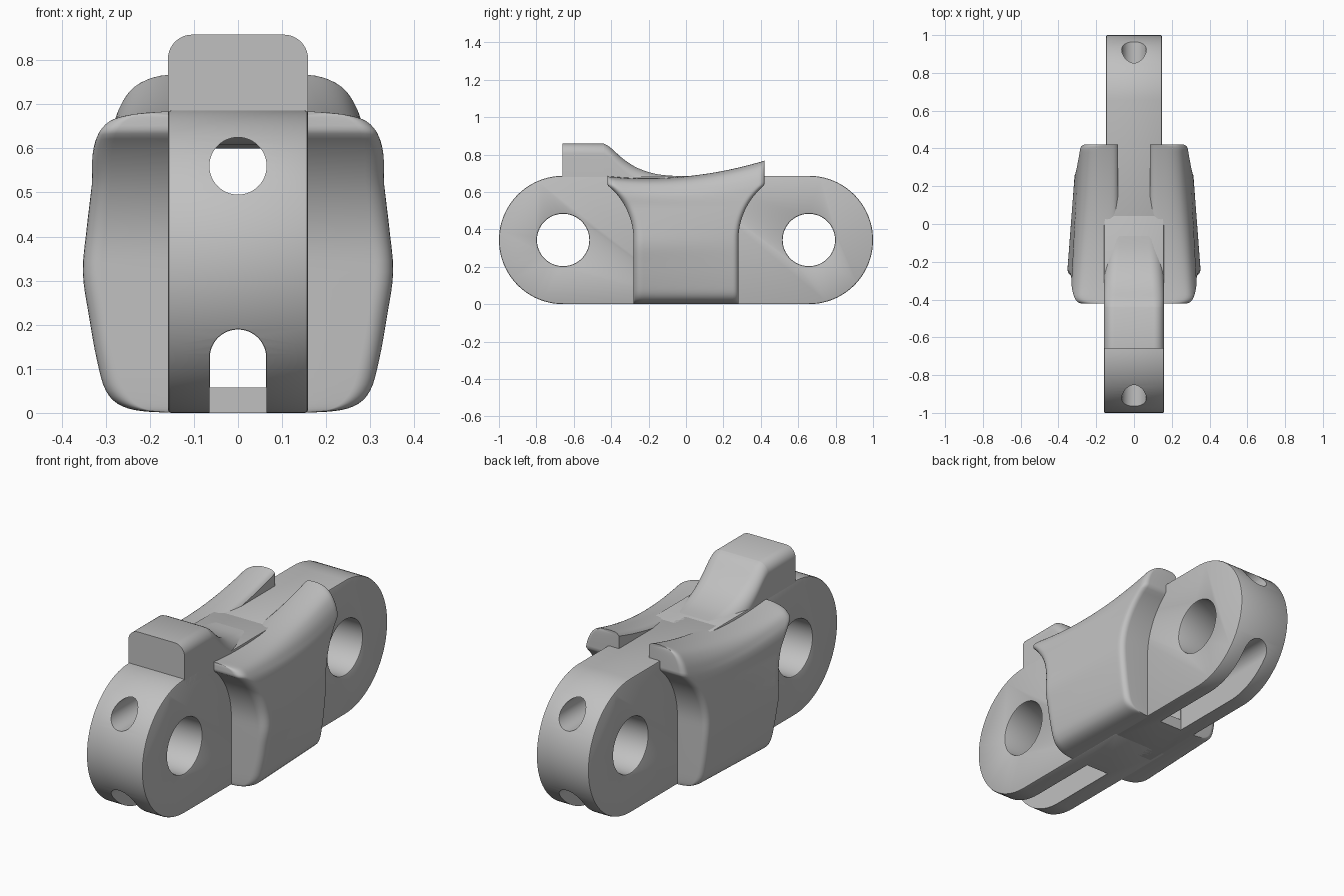
import bpy, bmesh, math
from mathutils import Vector

start_cube = bpy.data.objects.get("Cube")
if start_cube:
    bpy.data.objects.remove(start_cube, do_unlink=True)

steel = bpy.data.materials.new("grey_steel")
steel.use_nodes = True
grey = (0.53, 0.53, 0.53, 1)
steel.diffuse_color = grey
steel.node_tree.nodes["Principled BSDF"].inputs["Base Color"].default_value = grey

RADIUS, BORE_Y = 0.343, 0.657
CLEARANCE = 0.377      # radius of the relief around each bore
INNER = 0.085          # inner wall of the side pads


def make_object(name, bm):
    bmesh.ops.remove_doubles(bm, verts=bm.verts, dist=0.0002)
    bmesh.ops.recalc_face_normals(bm, faces=bm.faces)
    mesh = bpy.data.meshes.new(name)
    bm.to_mesh(mesh)
    bm.free()
    mesh.materials.append(steel)
    obj = bpy.data.objects.new(name, mesh)
    bpy.context.collection.objects.link(obj)
    return obj


def activate(obj):
    bpy.ops.object.select_all(action="DESELECT")
    obj.select_set(True)
    bpy.context.view_layer.objects.active = obj


def smooth(obj, degrees=35):
    activate(obj)
    bpy.ops.object.shade_smooth_by_angle(angle=math.radians(degrees))


def arc(cx, cz, radius, start, end, steps):
    angles = [math.radians(start + (end - start) * i / steps) for i in range(steps + 1)]
    return [(cx + radius * math.cos(a), cz + radius * math.sin(a)) for a in angles]


def prism(name, outline, axis, low, high):
    """Extrude an outline in the (other axis, z) plane along x or y."""
    bm = bmesh.new()
    rings = []
    for depth in (low, high):
        rings.append([bm.verts.new((depth, u, z) if axis == "x" else (u, depth, z))
                      for u, z in outline])
        bm.faces.new(rings[-1])
    count = len(outline)
    for i in range(count):
        k = (i + 1) % count
        bm.faces.new((rings[0][i], rings[0][k], rings[1][k], rings[1][i]))
    return make_object(name, bm)


def cut(obj, cutter):
    cutter.hide_render = True
    mod = obj.modifiers.new("cut", "BOOLEAN")
    mod.operation, mod.solver, mod.object = "DIFFERENCE", "EXACT", cutter
    activate(obj)
    bpy.ops.object.modifier_apply(modifier=mod.name)
    bpy.data.objects.remove(cutter, do_unlink=True)


def arch(half, floor):
    return [(-half, floor), (half, floor)] + arc(0, 0.125, half, 0, 180, 32)


# Link ends: rounded plates with a cross bore, lengthwise channels and a bottom slot
for name, side, half in (("front_link_end", -1, 0.159), ("back_link_end", 1, 0.148)):
    outline = [(side * y, z) for y, z in
               arc(BORE_Y, RADIUS, RADIUS, -90, 90, 48) + [(-0.05, 2 * RADIUS), (-0.05, 0)]]
    link = prism(name, outline, "x", -half, half)
    bore = arc(side * BORE_Y, RADIUS, 0.14, 0, 360, 64)[:-1]
    cut(link, prism("bore_cutter", bore, "x", -1, 1))
    bevel = link.modifiers.new("edge_round", "BEVEL")
    bevel.width, bevel.segments = 0.007, 2
    bevel.limit_method, bevel.angle_limit = "ANGLE", math.radians(50)
    activate(link)
    bpy.ops.object.modifier_apply(modifier=bevel.name)
    upper = arc(0, 0.56, 0.065, 0, 360, 48)[:-1]
    cut(link, prism("upper_channel_cutter", upper, "y", -1.2, 1.2))
    cut(link, prism("lower_channel_cutter", arch(0.064, 0.058), "y", -1.2, 1.2))
    ends = sorted((side * 0.28, side * 1.2))
    cut(link, prism("slot_cutter", arch(0.065, -0.1), "y", *ends))
    smooth(link)


def spline(points, steps):
    """Smooth path through the points."""
    padded = [points[0]] + points + [points[-1]]
    path = []
    for a, b, c, d in zip(padded, padded[1:], padded[2:], padded[3:]):
        for i in range(steps):
            t = i / steps
            path.append(b + 0.5 * t * (c - a + t * (2 * a - 5 * b + 4 * c - d
                                                    + t * (3 * (b - c) + d - a))))
    return path + [points[-1]]


# Raised tooth on the front top, sweeping down towards the middle
crest = spline([Vector(p) for p in (
    (-0.44, 0.858), (-0.405, 0.838), (-0.33, 0.772), (-0.25, 0.724),
    (-0.15, 0.694), (-0.03, 0.684), (0.03, 0.68))], 5)
bm = bmesh.new()
rings = []
for y, top in [(-0.66, 0.858)] + [tuple(p) for p in crest]:
    r = 0.055 + 0.025 * min(1, max(0, (y + 0.44) / 0.3))
    half = 0.159
    section = ([(half, top - 0.1)] + arc(half - r, top - r, r, 0, 90, 10)
               + arc(r - half, top - r, r, 90, 180, 10) + [(-half, top - 0.1)])
    section[0], section[-1] = (half, 0.58), (-half, 0.58)
    # keep the underside clear of the upper channel
    section[0] = (half, min(0.64, top - r))
    section[-1] = (-half, min(0.64, top - r))
    rings.append([bm.verts.new((x, y, z)) for x, z in section])
count = len(rings[0])
for a, b in zip(rings, rings[1:]):
    for i in range(count):
        k = (i + 1) % count
        bm.faces.new((a[i], a[k], b[k], b[i]))
bm.faces.new(rings[0])
bm.faces.new(rings[-1])
smooth(make_object("top_tooth", bm))

# Side pads: cross-section rows of front x, front z, back x, back z
rows = spline([Vector(r) for r in (
    (INNER, 0.002, INNER, 0.002), (0.2, 0.002, 0.18, 0.002),
    (0.27, 0.015, 0.235, 0.015), (0.308, 0.05, 0.27, 0.05),
    (0.33, 0.12, 0.285, 0.12), (0.35, 0.22, 0.296, 0.22),
    (0.366, 0.32, 0.302, 0.32), (0.354, 0.42, 0.302, 0.42),
    (0.339, 0.52, 0.297, 0.52), (0.336, 0.59, 0.29, 0.6),
    (0.323, 0.635, 0.282, 0.655), (0.295, 0.667, 0.265, 0.705),
    (0.25, 0.68, 0.235, 0.745), (0.18, 0.685, 0.185, 0.765),
    (0.11, 0.685, 0.11, 0.765), (INNER, 0.67, INNER, 0.75))], 4)


def pad_top(y):
    return 0.672 + 0.242 * (y + 0.2) ** 2


def pad_reach(z):
    rise = min(max(z - RADIUS, 0), 0.294)
    return BORE_Y - math.sqrt(CLEARANCE ** 2 - rise ** 2)


def pad_point(row, v):
    y = v * 0.35
    for _ in range(4):
        t = min(1, max(0, (y + 0.42) / 0.84))
        z = row[1] + (row[3] - row[1]) * t
        lift = pad_top(y) - (0.685 + 0.08 * t)
        z += lift * min(1, max(0, (z - 0.5) / 0.15))
        y = v * pad_reach(z)
    x = row[0] + (row[2] - row[0]) * t
    # round the upright corners
    r = 0.045 if v < 0 else 0.028
    inset = max(0, 1 - (1 - abs(v)) * pad_reach(z) / r)
    x -= r * (1 - math.sqrt(1 - inset ** 2)) * min(1, (x - INNER) / 0.2)
    return x, y, z


stations = [math.sin(math.pi / 2 * (i / 20 - 1)) for i in range(41)]
for name, side in (("left_pad", 1), ("right_pad", -1)):
    bm = bmesh.new()
    outer, inner = [], []
    for v in stations:
        points = [pad_point(row, v) for row in rows]
        limit = points[-1][2]
        outer.append([bm.verts.new((side * x, y, z)) for x, y, z in points])
        inner.append([bm.verts.new((side * INNER, y, z) if z < limit else
                                   (side * INNER, points[-1][1], limit))
                      for x, y, z in points])
    last = len(stations) - 1
    for j in range(len(rows) - 1):
        for grid in (outer, inner):
            for a, b in zip(grid, grid[1:]):
                bm.faces.new((a[j], a[j + 1], b[j + 1], b[j]))
        for i in (0, last):
            bm.faces.new((outer[i][j], outer[i][j + 1], inner[i][j + 1], inner[i][j]))
    smooth(make_object(name, bm), 40)
